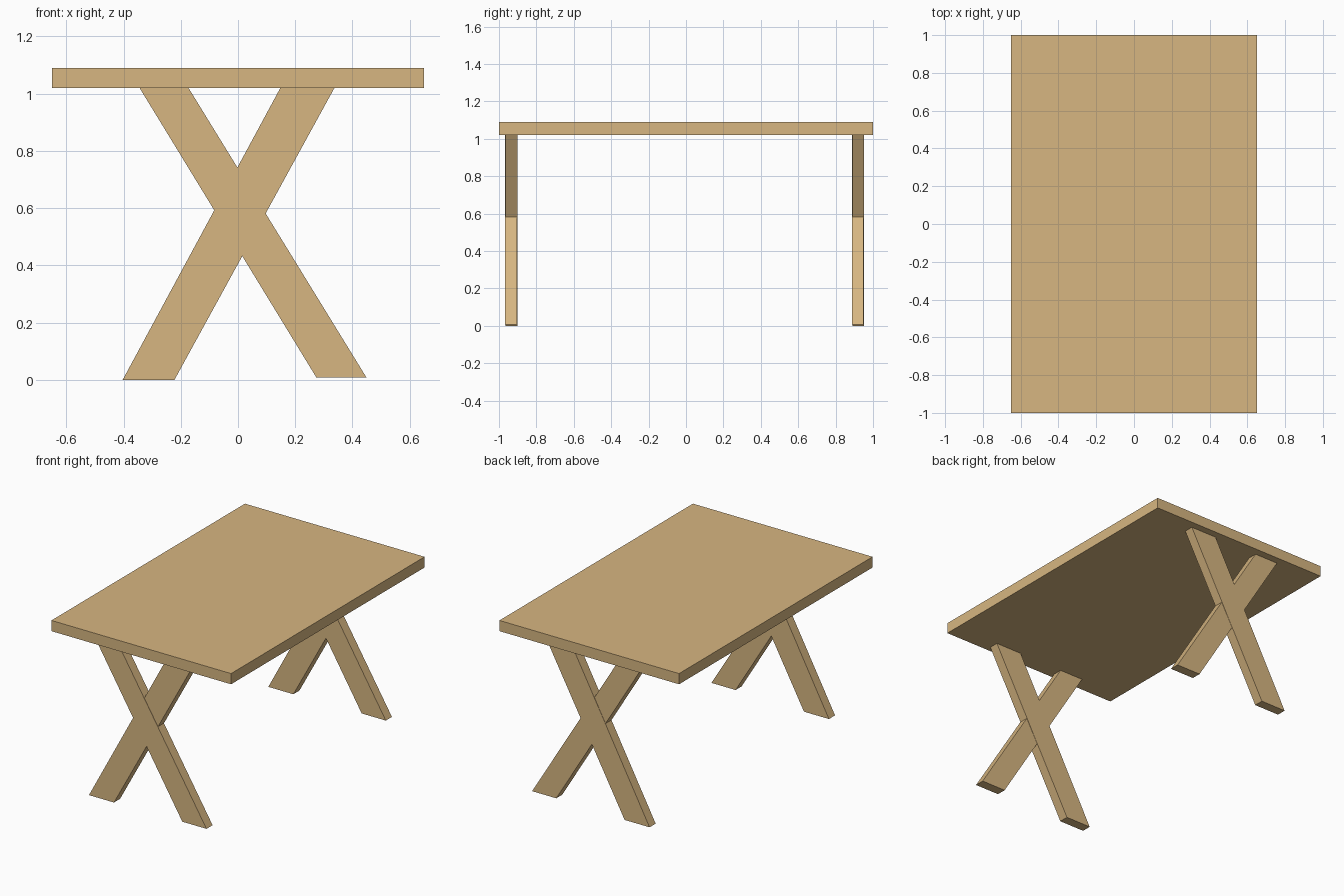
import bpy, bmesh

if "Cube" in bpy.data.objects:
    bpy.data.objects.remove(bpy.data.objects["Cube"])

wood = bpy.data.materials.new("light wood")
wood.diffuse_color = (0.68, 0.468, 0.22, 1)
wood.use_nodes = True
wood.node_tree.nodes["Principled BSDF"].inputs["Base Color"].default_value = wood.diffuse_color


def prism(name, profile, y0, y1):
    """Extrude an x-z profile from y0 to y1."""
    bm = bmesh.new()
    face = bm.faces.new([bm.verts.new((x, y0, z)) for x, z in profile])
    ext = bmesh.ops.extrude_face_region(bm, geom=[face])
    verts = [v for v in ext["geom"] if isinstance(v, bmesh.types.BMVert)]
    bmesh.ops.translate(bm, verts=verts, vec=(0, y1 - y0, 0))
    bmesh.ops.recalc_face_normals(bm, faces=bm.faces)
    mesh = bpy.data.meshes.new(name)
    bm.to_mesh(mesh)
    bm.free()
    mesh.materials.append(wood)
    obj = bpy.data.objects.new(name, mesh)
    bpy.context.collection.objects.link(obj)
    return obj


# Table top
prism("table_top", [(-0.65, 1.02), (0.65, 1.02), (0.65, 1.09), (-0.65, 1.09)], -1, 1)

# Crossed legs at both ends; the two boards of each X are a hair out of line
rising = [(-0.403, 0), (-0.222, 0), (0.337, 1.02), (0.148, 1.02)]
falling = [(0.274, 0.008), (0.449, 0.008), (-0.173, 1.02), (-0.344, 1.02)]
for end, y in (("front", -0.967), ("back", 0.887)):
    prism(end + "_rising_leg", rising, y + 0.002, y + 0.065)
    prism(end + "_falling_leg", falling, y, y + 0.063)
